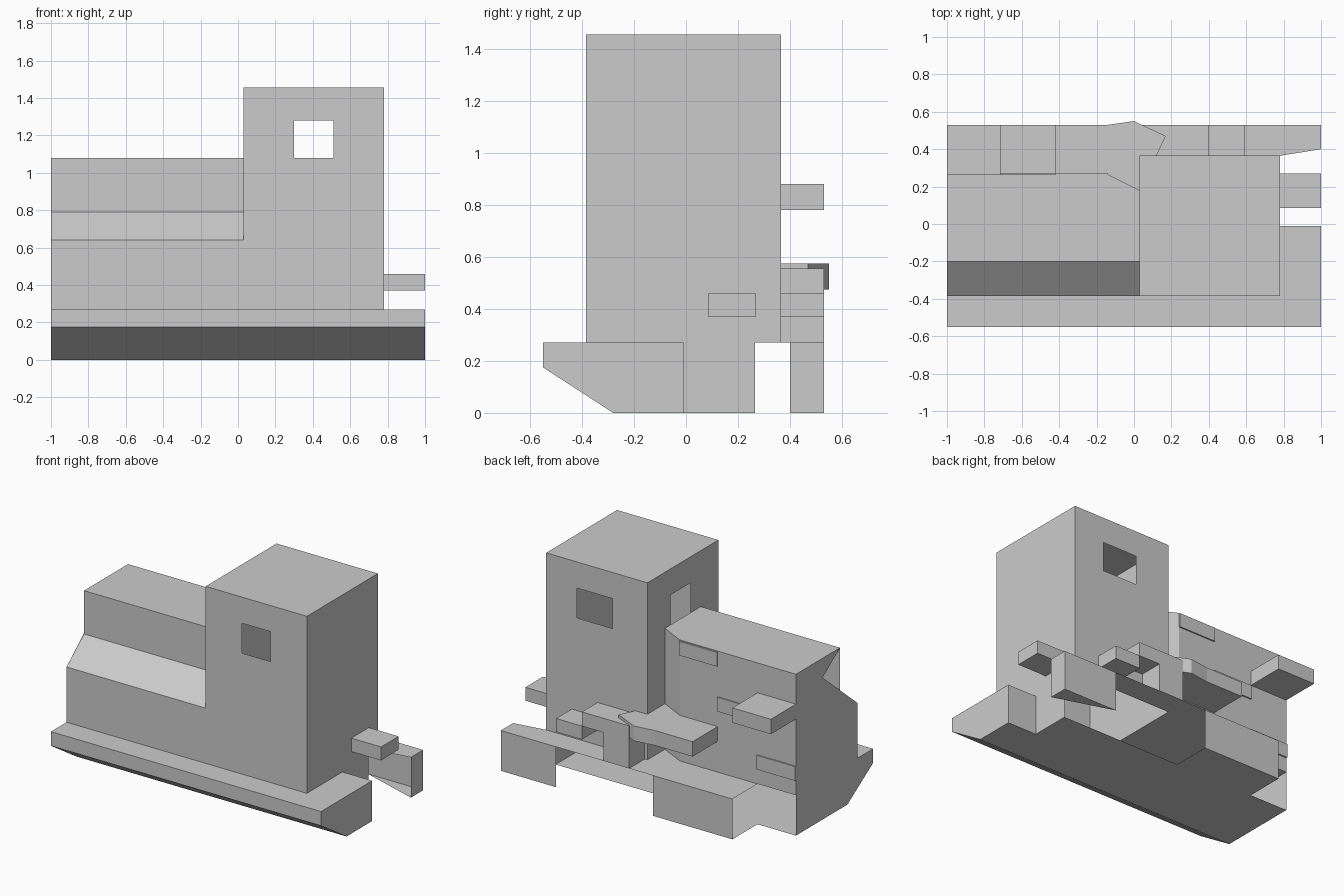
import bpy
import bmesh
from mathutils import Vector

cube = bpy.data.objects.get("Cube")
if cube:
    bpy.data.objects.remove(cube, do_unlink=True)

grey = bpy.data.materials.new("plain grey")
grey.use_nodes = True
colour = (0.6, 0.6, 0.6, 1)
grey.diffuse_color = colour
grey.node_tree.nodes["Principled BSDF"].inputs["Base Color"].default_value = colour


def finish(name, bm):
    mesh = bpy.data.meshes.new(name)
    bm.to_mesh(mesh)
    bm.free()
    mesh.materials.append(grey)
    obj = bpy.data.objects.new(name, mesh)
    bpy.context.collection.objects.link(obj)


def shell(name, faces, centre):
    """Thin open skin; each face is turned away from the centre."""
    bm = bmesh.new()
    for pts in faces:
        f = bm.faces.new([bm.verts.new(p) for p in pts])
        f.normal_update()
        if f.normal.dot(f.calc_center_median() - Vector(centre)) < 0:
            f.normal_flip()
    bmesh.ops.remove_doubles(bm, verts=bm.verts, dist=0.0005)
    finish(name, bm)


def prism(name, outline, z0, z1):
    """Closed solid from a plan outline."""
    bm = bmesh.new()
    face = bm.faces.new([bm.verts.new((x, y, z0)) for x, y in outline])
    top = bmesh.ops.extrude_face_region(bm, geom=[face])["geom"]
    verts = [v for v in top if isinstance(v, bmesh.types.BMVert)]
    bmesh.ops.translate(bm, verts=verts, vec=(0, 0, z1 - z0))
    bmesh.ops.recalc_face_normals(bm, faces=bm.faces)
    finish(name, bm)


def box(name, x0, x1, y0, y1, z0, z1):
    prism(name, [(x0, y0), (x1, y0), (x1, y1), (x0, y1)], z0, z1)


def level(outline, z):
    return [(x, y, z) for x, y in outline]


def across(profile, x):
    return [(x, y, z) for y, z in profile]


def wall(a, b, z0, z1):
    return [(*a, z0), (*b, z0), (*b, z1), (*a, z1)]


def holed_wall(place, us, zs):
    """Grid of nine panels with the middle one left open."""
    faces = []
    for i in range(3):
        for j in range(3):
            if (i, j) != (1, 1) and zs[j] < zs[j + 1]:
                faces.append(wall(place(us[i]), place(us[i + 1]), zs[j], zs[j + 1]))
    return faces


# Main levels and limits
DECK, ROOF, TOP = 0.27, 1.08, 1.455
LEFT, MID, RIGHT = -1, 0.03, 0.78
FRONT, BODY_BACK, TOWER_BACK, REAR = -0.385, 0.265, 0.365, 0.53
NOSE, STEP = -0.55, -0.01
BAY0, BAY1 = -0.715, -0.125

# Base: sloped nose, floor with a rear bay, side walls open at the back
nose = [(-0.28, 0), (NOSE, 0.175), (NOSE, DECK)]
floor = [(LEFT, -0.28), (1, -0.28), (1, STEP), (RIGHT, STEP), (RIGHT, BODY_BACK),
         (BAY1, BODY_BACK), (BAY1, REAR), (BAY0, REAR), (BAY0, BODY_BACK), (LEFT, BODY_BACK)]
base = [level(floor, 0)]
for (y0, z0), (y1, z1) in zip(nose, nose[1:]):
    base.append([(LEFT, y0, z0), (1, y0, z0), (1, y1, z1), (LEFT, y1, z1)])
base += [
    across(nose + [(STEP, DECK), (STEP, 0)], 1),
    wall((RIGHT, STEP), (1, STEP), 0, DECK),
    wall((RIGHT, STEP), (RIGHT, BODY_BACK), 0, DECK),
    wall((BAY0, REAR), (BAY1, REAR), 0, DECK),
]
shell("base", base, (0, -0.1, 0.15))

# Deck around the tower, including the rear walkway
shell("deck", [
    level([(LEFT, NOSE), (1, NOSE), (1, FRONT), (LEFT, FRONT)], DECK),
    level([(RIGHT, FRONT), (1, FRONT), (1, STEP), (RIGHT, STEP)], DECK),
    level([(LEFT, FRONT), (MID, FRONT), (MID, BODY_BACK), (LEFT, BODY_BACK)], DECK),
    level([(BAY0, BODY_BACK), (MID, BODY_BACK), (MID, TOWER_BACK), (RIGHT, TOWER_BACK),
           (1, 0.4), (1, REAR), (BAY0, REAR)], DECK),
], (0, 0, 0))

# Rear corner leg, open towards the front
shell("rear_leg", [
    wall((0.59, REAR), (1, REAR), 0, DECK),
    wall((1, 0.4), (1, REAR), 0, DECK),
    level([(1, 0.4), (1, REAR), (0.59, REAR)], 0),
], (0.8, 0.4, 0.2))

# Long body with a sloped front shoulder and a chamfered rear corner
shoulder = [(FRONT, DECK), (FRONT, 0.64), (-0.2, 0.79), (-0.2, ROOF)]
plan = [(MID, 0.18), (-0.14, BODY_BACK), (LEFT, BODY_BACK)]
body = [level([(LEFT, -0.2), (MID, -0.2)] + plan, ROOF)]
for (y0, z0), (y1, z1) in zip(shoulder, shoulder[1:]):
    body.append([(LEFT, y0, z0), (MID, y0, z0), (MID, y1, z1), (LEFT, y1, z1)])
for a, b in zip(plan, plan[1:]):
    body.append(wall(a, b, DECK, ROOF))
shell("body", body, (-0.5, 0, 0.5))

# End plate shared by base and body, with a notch at the shoulder
end = [(BODY_BACK, 0)] + nose + [(FRONT, DECK), (FRONT, 0.64), (-0.016, 0.95),
                                 (-0.2, ROOF), (BODY_BACK, ROOF)]
shell("end_plate", [across(end, LEFT)], (0, 0, 0.5))

# Hollow tower with three window openings
window = [DECK, ROOF, 1.28, TOP]
tower = holed_wall(lambda x: (x, FRONT), [MID, 0.3, 0.51, RIGHT], window)
tower += holed_wall(lambda x: (x, TOWER_BACK), [MID, 0.29, 0.55, RIGHT], window)
tower += holed_wall(lambda y: (MID, y), [FRONT, -0.09, 0.12, TOWER_BACK], window)
tower += [
    wall((RIGHT, FRONT), (RIGHT, TOWER_BACK), DECK, TOP),
    level([(MID, FRONT), (RIGHT, FRONT), (RIGHT, TOWER_BACK), (MID, TOWER_BACK)], TOP),
]
shell("tower", tower, (0.4, 0, 0.8))

# Side bumper and rear blocks
box("side_bumper", RIGHT, 1, 0.085, 0.27, 0.37, 0.46)
box("rear_block_low", 0.4, 0.59, TOWER_BACK, REAR, 0.37, 0.46)
box("rear_block_high", 0.24, 0.4, TOWER_BACK, REAR, 0.46, 0.555)
box("rear_column", 0.05, 0.24, TOWER_BACK, REAR, DECK, 0.555)
box("rear_shelf", LEFT, BAY0, BODY_BACK, REAR, 0.78, 0.88)

# Pointed arm wrapping the tower corner
prism("rear_arm", [(-0.42, BODY_BACK), (-0.42, REAR), (-0.14, REAR), (0, 0.55), (0.17, 0.47),
                   (0.12, TOWER_BACK), (MID, TOWER_BACK), (MID, 0.18), (-0.14, BODY_BACK)],
      0.475, 0.575)

# Thin raised panels on the back of the body
for i, (x0, x1, z) in enumerate([(-0.42, -0.14, 0.98), (BAY0, -0.42, 0.68), (LEFT, BAY0, 0.37)]):
    box(f"rear_panel_{i + 1}", x0, x1, BODY_BACK, BODY_BACK + 0.009, z, z + 0.095)
